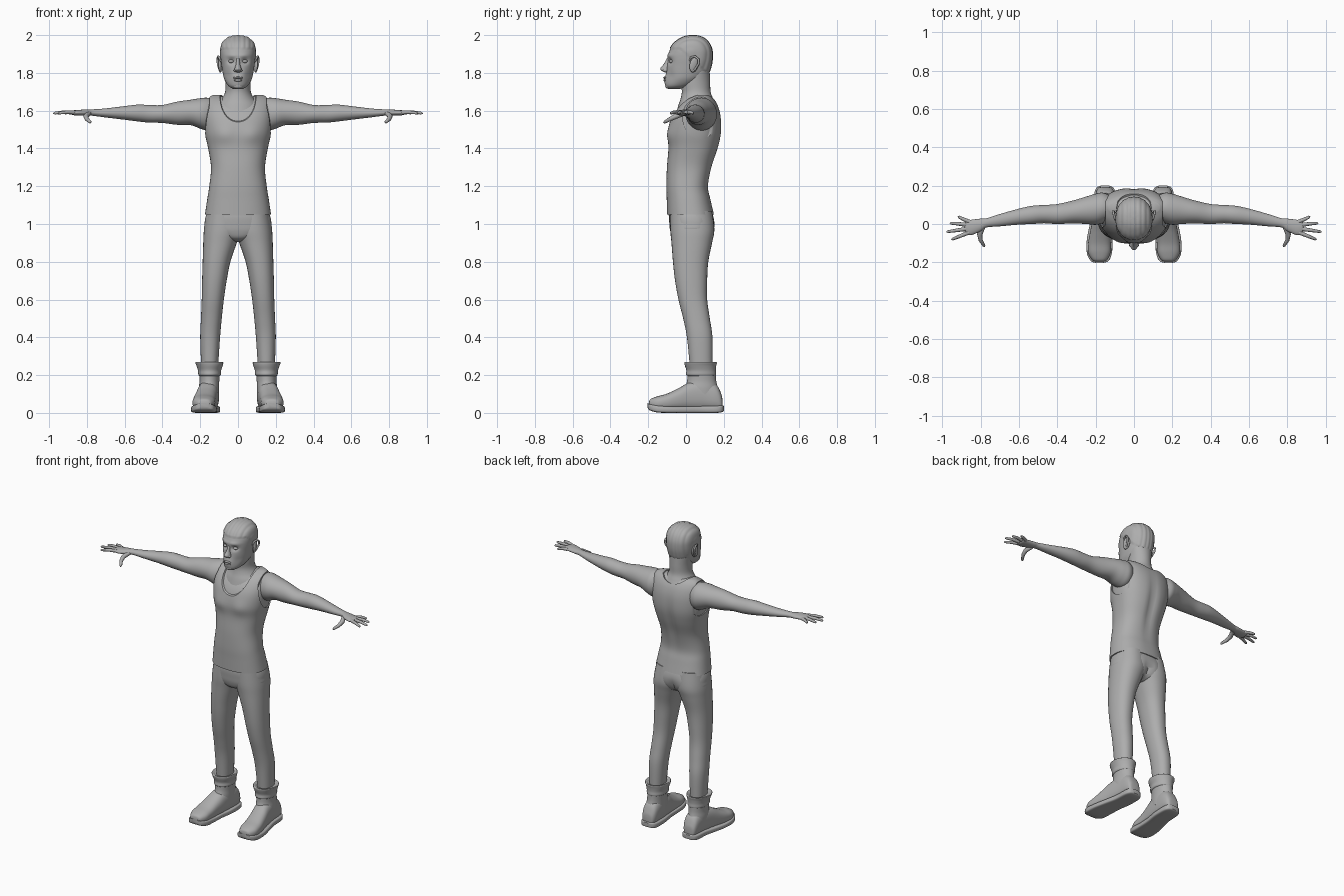
import bpy, bmesh, math
from mathutils import Vector, Matrix

grey = bpy.data.materials.new("plain_grey")
grey.diffuse_color = (0.42, 0.42, 0.42, 1)


def finish(name, bm):
    bmesh.ops.recalc_face_normals(bm, faces=bm.faces)
    me = bpy.data.meshes.new(name)
    bm.to_mesh(me)
    bm.free()
    me.materials.append(grey)
    ob = bpy.data.objects.new(name, me)
    bpy.context.collection.objects.link(ob)
    return ob


def spline(p0, p1, p2, p3, t):
    return [0.5 * (2 * b + (c - a) * t + (2 * a - 5 * b + 4 * c - d) * t * t
                   + (3 * b - a - 3 * c + d) * t ** 3)
            for a, b, c, d in zip(p0, p1, p2, p3)]


def loft(name, rows, axis="z", side=1, n=32, steps=5, power=2.0, shape=None):
    """Rounded skin through rows of (position, a_min, a_max, b_min, b_max)."""
    full = []
    for i in range(len(rows) - 1):
        q = [rows[max(i - 1, 0)], rows[i], rows[i + 1], rows[min(i + 2, len(rows) - 1)]]
        full += [spline(*q, k / steps) for k in range(steps)]
    full.append(rows[-1])
    bm = bmesh.new()
    rings = []
    for t, a0, a1, b0, b1 in full:
        ring = []
        for k in range(n):
            w = 2 * math.pi * k / n
            c, s = math.cos(w), math.sin(w)
            a = (a0 + a1) / 2 + (a1 - a0) / 2 * math.copysign(abs(c) ** (2 / power), c)
            b = (b0 + b1) / 2 + (b1 - b0) / 2 * math.copysign(abs(s) ** (2 / power), s)
            p = Vector({"z": (a, b, t), "x": (t, a, b), "y": (a, t, b)}[axis])
            if shape:
                p = shape(p)
            p.x *= side
            ring.append(bm.verts.new(p))
        rings.append(ring)
    for r, q in zip(rings, rings[1:]):
        for k in range(n):
            bm.faces.new((r[k], r[(k + 1) % n], q[(k + 1) % n], q[k]))
    bm.faces.new(rings[0])
    bm.faces.new(rings[-1])
    return finish(name, bm)


def ball(name, loc, size, rot=(0, 0, 0)):
    bm = bmesh.new()
    bmesh.ops.create_uvsphere(bm, u_segments=20, v_segments=12, radius=1)
    m = Matrix.Translation(loc)
    for ang, ax in zip(rot, "XYZ"):
        m = m @ Matrix.Rotation(ang, 4, ax)
    bm.transform(m @ Matrix.Diagonal((*size, 1)))
    return finish(name, bm)


def tube(name, pts, radii, side=1):
    cu = bpy.data.curves.new(name, "CURVE")
    cu.dimensions = "3D"
    cu.bevel_depth, cu.bevel_resolution, cu.use_fill_caps = 1, 3, True
    sp = cu.splines.new("POLY")
    sp.points.add(len(pts) - 1)
    for p, co, r in zip(sp.points, pts, radii):
        p.co, p.radius = (co[0] * side, co[1], co[2], 1), r
    tmp = bpy.data.objects.new(name + "_path", cu)
    bpy.context.collection.objects.link(tmp)
    bm = bmesh.new()
    bm.from_mesh(bpy.data.meshes.new_from_object(
        tmp.evaluated_get(bpy.context.evaluated_depsgraph_get())))
    bpy.data.objects.remove(tmp)
    return finish(name, bm)


def bump(x, z, cx, cz, rx, rz):
    return math.exp(-((x - cx) / rx) ** 2 - ((z - cz) / rz) ** 2)


# Torso contour: chest muscles in front, spine groove behind
def torso_shape(p):
    if p.y < 0.03:
        p.y -= 0.010 * bump(abs(p.x), p.z, 0.075, 1.475, 0.05, 0.045)
    else:
        p.y -= 0.014 * bump(p.x, p.z, 0, 1.40, 0.025, 0.16)
    return p


torso = [(1.05, .175, -.10, .148), (1.13, .163, -.102, .13), (1.20, .152, -.104, .118),
         (1.30, .143, -.101, .137), (1.40, .158, -.093, .17), (1.48, .176, -.095, .187),
         (1.56, .183, -.080, .186), (1.62, .180, -.045, .172), (1.66, .165, .0, .15),
         (1.682, .135, .05, .125)]
loft("chest", [(z - .006, -w + .008, w - .008, f + .008, b - .008) for z, w, f, b in torso],
     n=64, power=2.4, shape=torso_shape)
shirt = loft("tank_top", [(z, -w, w, f, b) for z, w, f, b in torso],
             n=64, power=2.4, shape=torso_shape)

# Neckline and armholes cut out of the tank top
cutters = []
for loc, rot, scale in (((0, .04, 1.70), (math.radians(-66), 0, 0), (.098, .095, .5)),
                        ((.40, .075, 1.565), (0, math.pi / 2, 0), (.115, .092, .25)),
                        ((-.40, .075, 1.565), (0, math.pi / 2, 0), (.115, .092, .25))):
    bm = bmesh.new()
    bmesh.ops.create_cone(bm, cap_ends=True, segments=48, radius1=1, radius2=1, depth=2)
    m = Matrix.Translation(loc) @ Matrix.Rotation(rot[0], 4, "X") @ Matrix.Rotation(rot[1], 4, "Y")
    bm.transform(m @ Matrix.Diagonal((*scale, 1)))
    cut = finish("cutter", bm)
    cut.hide_render = True
    cutters.append(cut)
    mod = shirt.modifiers.new("cut", "BOOLEAN")
    mod.object, mod.operation, mod.solver = cut, "DIFFERENCE", "EXACT"
bpy.context.view_layer.update()
cut_mesh = bpy.data.meshes.new_from_object(
    shirt.evaluated_get(bpy.context.evaluated_depsgraph_get()))
shirt.modifiers.clear()
shirt.data = cut_mesh
for c in cutters:
    bpy.data.objects.remove(c)

# Neck
loft("neck", [(1.58, -.13, .13, -.055, .165), (1.63, -.115, .115, -.04, .158),
              (1.665, -.085, .085, -.028, .143), (1.70, -.068, .068, -.022, .13),
              (1.75, -.066, .066, -.025, .128), (1.81, -.07, .07, 0, .125)])


# Head with eye sockets, mouth hollow and braided hair ridges
def head_shape(p):
    front = p.y < 0.0
    if front:
        p.y += 0.016 * bump(abs(p.x), p.z, .036, 1.862, .02, .014)
        p.y -= 0.006 * bump(abs(p.x), p.z, .03, 1.893, .035, .010)
        p.y += 0.006 * bump(abs(p.x), p.z, .055, 1.78, .018, .03)
        p.y -= 0.008 * bump(p.x, p.z, 0, 1.765, .03, .025)
    hairline = 1.93 if p.y < -.03 else 1.93 - 0.9 * (p.y + .03)
    if p.z > hairline:
        out = (p - Vector((0, .03, 1.86))).normalized()
        p += out * (0.002 + 0.003 * abs(math.cos(p.x * math.pi / .026)))
    return p


head = [(1.716, .028, -.095, -.03), (1.732, .052, -.108, .03), (1.765, .072, -.107, .085),
        (1.80, .081, -.104, .118), (1.84, .087, -.100, .132), (1.88, .092, -.097, .138),
        (1.92, .093, -.086, .136), (1.955, .083, -.064, .122), (1.98, .060, -.03, .098),
        (1.992, .034, .0, .07), (1.996, .006, .03, .042)]
loft("head", [(z, -w, w, f, b) for z, w, f, b in head], n=112, steps=6, power=2.15,
     shape=head_shape)
loft("nose", [(1.803, -.010, .010, -.112, -.08), (1.812, -.021, .021, -.130, -.08),
              (1.824, -.018, .018, -.136, -.08), (1.845, -.011, .011, -.119, -.08),
              (1.875, -.008, .008, -.102, -.08)], n=20)
ball("upper_lip", (0, -.112, 1.774), (.026, .009, .006))
ball("lower_lip", (0, -.110, 1.761), (.022, .010, .007))
ball("chin", (0, -.094, 1.730), (.026, .016, .014))

pants = [(.25, .105, .195, .02, .14), (.40, .095, .20, .005, .14), (.50, .086, .196, -.015, .126),
         (.60, .075, .192, -.04, .112), (.70, .060, .190, -.058, .112), (.80, .040, .187, -.069, .118),
         (.90, .006, .184, -.077, .138), (.97, -.02, .180, -.083, .15), (1.07, -.02, .164, -.083, .138)]
arm = [(.11, .03, .14, 1.51, 1.655), (.16, .005, .163, 1.495, 1.668), (.20, -.004, .158, 1.505, 1.666),
       (.25, .0, .143, 1.523, 1.658), (.32, .003, .122, 1.525, 1.648), (.40, .0, .104, 1.535, 1.630),
       (.47, .004, .099, 1.537, 1.630), (.53, .0, .095, 1.543, 1.632), (.60, -.003, .08, 1.552, 1.624),
       (.70, -.012, .052, 1.564, 1.612), (.77, -.018, .03, 1.573, 1.607), (.80, -.037, .028, 1.573, 1.606),
       (.85, -.058, .022, 1.574, 1.604), (.875, -.052, .016, 1.577, 1.601), (.885, -.035, .0, 1.584, 1.596)]
foot = [(-.196, .163, .197, .035, .055), (-.188, .142, .218, .022, .073), (-.15, .123, .239, .015, .088),
        (-.10, .119, .239, .012, .102), (-.04, .114, .229, .012, .130), (.02, .106, .217, .012, .162),
        (.10, .100, .205, .012, .175), (.16, .102, .199, .012, .150), (.187, .115, .188, .015, .10),
        (.193, .135, .168, .03, .07)]
sole = [(-.203, .160, .200, .028, .052), (-.192, .132, .226, .014, .047), (-.15, .115, .246, .002, .040),
        (-.08, .112, .246, 0, .034), (0, .108, .230, 0, .034), (.08, .096, .212, 0, .036),
        (.16, .096, .207, 0, .038), (.19, .108, .195, .004, .040), (.200, .13, .174, .010, .036)]
fingers = [((.86, .012), (.89, .025), (.915, .037)), ((.865, -.006), (.915, .001), (.955, .004)),
           ((.87, -.025), (.925, -.033), (.972, -.040)), ((.86, -.044), (.905, -.062), (.947, -.079))]

# Paired parts
for s, tag in ((1, "left"), (-1, "right")):
    loft(tag + "_trouser_leg", pants, side=s, power=2.2)
    loft(tag + "_arm", arm, axis="x", side=s)
    for i, (a, b, c) in enumerate(fingers):
        tip = (c[0] * 1.15 - b[0] * .15, c[1] * 1.15 - b[1] * .15)
        tube(f"{tag}_finger_{i + 1}", [(*a, 1.590), (*b, 1.592), (*c, 1.587), (*tip, 1.585)],
             (.011, .0095, .007, .002), s)
    tube(tag + "_thumb", [(.79, -.015, 1.585), (.805, -.055, 1.570), (.80, -.085, 1.555),
                          (.783, -.112, 1.540), (.780, -.119, 1.536)],
         (.014, .014, .011, .008, .003), s)
    loft(tag + "_boot", foot, axis="y", side=s, power=2.5)
    loft(tag + "_sole", sole, axis="y", side=s, power=5)
    loft(tag + "_boot_shaft", [(.08, .10, .205, .0, .17), (.13, .10, .207, -.005, .168),
                               (.17, .099, .204, .006, .160), (.22, .094, .207, .008, .158)], side=s)
    loft(tag + "_boot_cuff", [(.195, .098, .203, .01, .153), (.203, .090, .210, .0, .160),
                              (.225, .089, .212, .002, .158), (.25, .081, .220, -.006, .160),
                              (.266, .078, .226, -.009, .163), (.270, .084, .220, -.002, .157),
                              (.262, .098, .205, .012, .146)], side=s, steps=4)
    # Face details
    ball(tag + "_eye", (s * .036, -.077, 1.861), (.015, .013, .009))
    ball(tag + "_ear", (s * .094, .042, 1.842), (.010, .024, .040), (math.radians(-12), 0, s * .3))
    tube(tag + "_ear_rim", [(.092, .018, 1.862), (.099, .026, 1.882), (.105, .048, 1.887),
                            (.109, .066, 1.872), (.106, .066, 1.848), (.099, .050, 1.822),
                            (.093, .034, 1.806)], (.004, .006, .006, .006, .006, .006, .005), s)
    ball(tag + "_nostril", (s * .014, -.110, 1.813), (.009, .013, .008))

# Trouser seat joining the legs
loft("trouser_seat", [(.905, -.02, .02, -.03, .09), (.925, -.09, .09, -.068, .125),
                      (.96, -.172, .172, -.083, .147), (1.0, -.177, .177, -.088, .152),
                      (1.04, -.171, .171, -.090, .145), (1.08, -.155, .155, -.085, .130)],
     n=48, power=2.4,
     shape=lambda p: p - Vector((0, .02 * bump(p.x, p.z, 0, .95, .02, .05), 0)) if p.y > .03 else p)

bpy.ops.object.select_all(action="SELECT")
bpy.context.view_layer.objects.active = shirt
bpy.ops.object.shade_smooth_by_angle(angle=math.radians(45))
